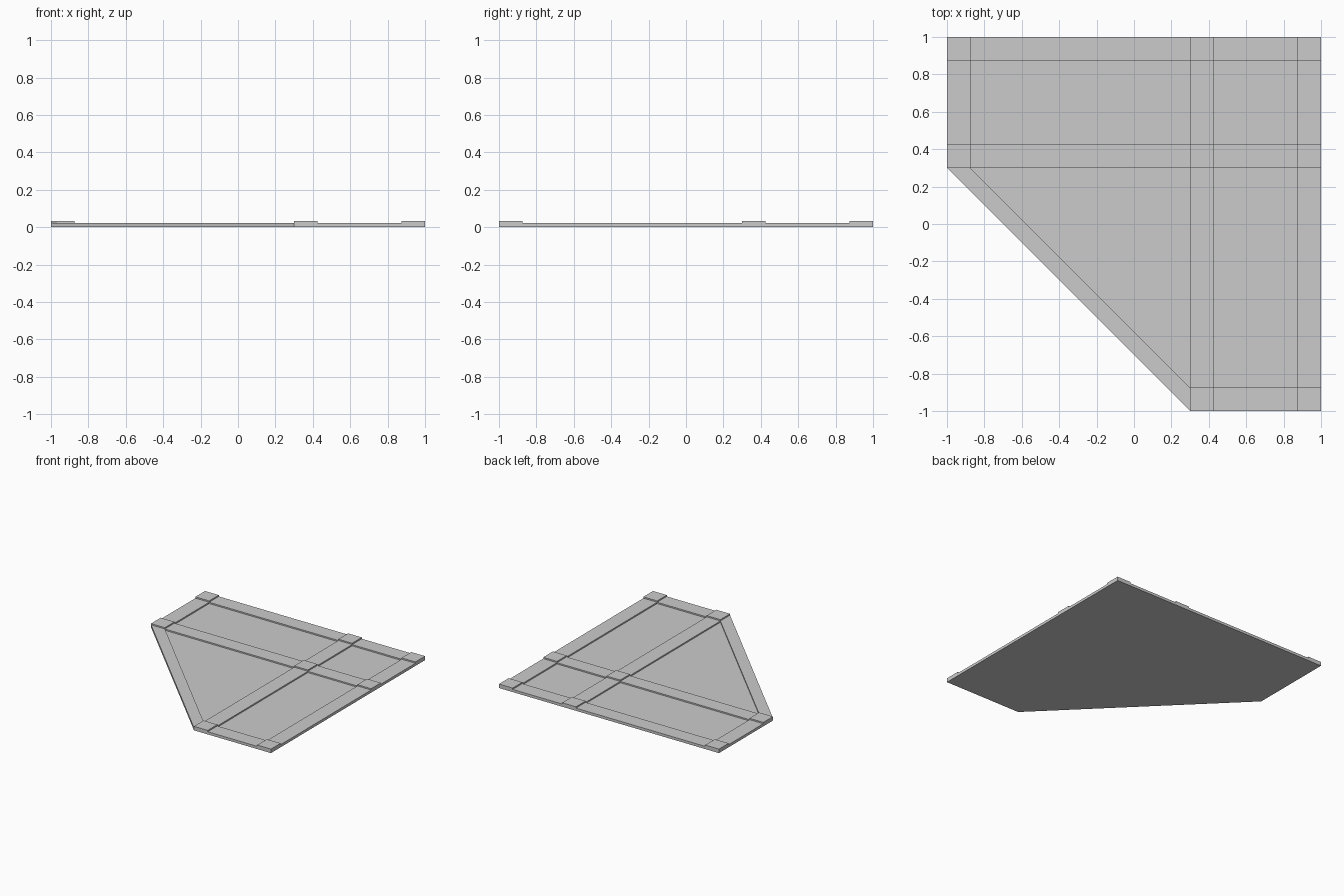
import bpy
import bmesh

if "Cube" in bpy.data.objects:
    bpy.data.objects.remove(bpy.data.objects["Cube"], do_unlink=True)

grey = bpy.data.materials.new("plain_grey")
grey.use_nodes = True
COLOUR = (0.6, 0.6, 0.6, 1)
grey.diffuse_color = COLOUR
grey.node_tree.nodes["Principled BSDF"].inputs["Base Color"].default_value = COLOUR

STEP = 0.011                                # height of each layer
EDGES = [-1, -0.875, 0.3, 0.425, 0.875, 1]  # rib and gap limits on both axes
RIBS = (0, 2, 4)                            # intervals that hold a rib


def layer(name, outlines, bottom, closed=False):
    """Raise a set of joined flat outlines by one step."""
    bm = bmesh.new()
    for outline in outlines:
        bm.faces.new([bm.verts.new((x, y, bottom)) for x, y in outline])
    bmesh.ops.remove_doubles(bm, verts=bm.verts[:], dist=0.0001)
    raised = bmesh.ops.extrude_face_region(bm, geom=bm.faces[:], use_keep_orig=closed)
    tops = [g for g in raised["geom"] if isinstance(g, bmesh.types.BMVert)]
    bmesh.ops.translate(bm, verts=tops, vec=(0, 0, STEP))
    bmesh.ops.recalc_face_normals(bm, faces=bm.faces[:])
    mesh = bpy.data.meshes.new(name)
    bm.to_mesh(mesh)
    bm.free()
    mesh.materials.append(grey)
    obj = bpy.data.objects.new(name, mesh)
    bpy.context.collection.objects.link(obj)
    return obj


def cell(i, j):
    x0, x1, y0, y1 = EDGES[i], EDGES[i + 1], EDGES[j], EDGES[j + 1]
    return [(x0, y0), (x1, y0), (x1, y1), (x0, y1)]


# Grid cells that lie outside the cut corner
cells = [(i, j) for i in range(5) for j in range(5) if i >= 2 or j >= 2]
lo, inner, cut = EDGES[:3]

# Base plate with one corner cut off
layer("base_plate", [[(cut, lo), (1, lo), (1, 1), (lo, 1), (lo, cut)]], 0, closed=True)

# Raised ribs along both axes and along the cut corner
ribs = [cell(i, j) for i, j in cells if i in RIBS or j in RIBS]
ribs.append([(lo, cut), (cut, lo), (cut, inner), (inner, cut)])
layer("ribs", ribs, STEP)

# Square pads where the ribs cross
pads = [cell(i, j) for i, j in cells if i in RIBS and j in RIBS]
layer("crossing_pads", pads, 2 * STEP)
